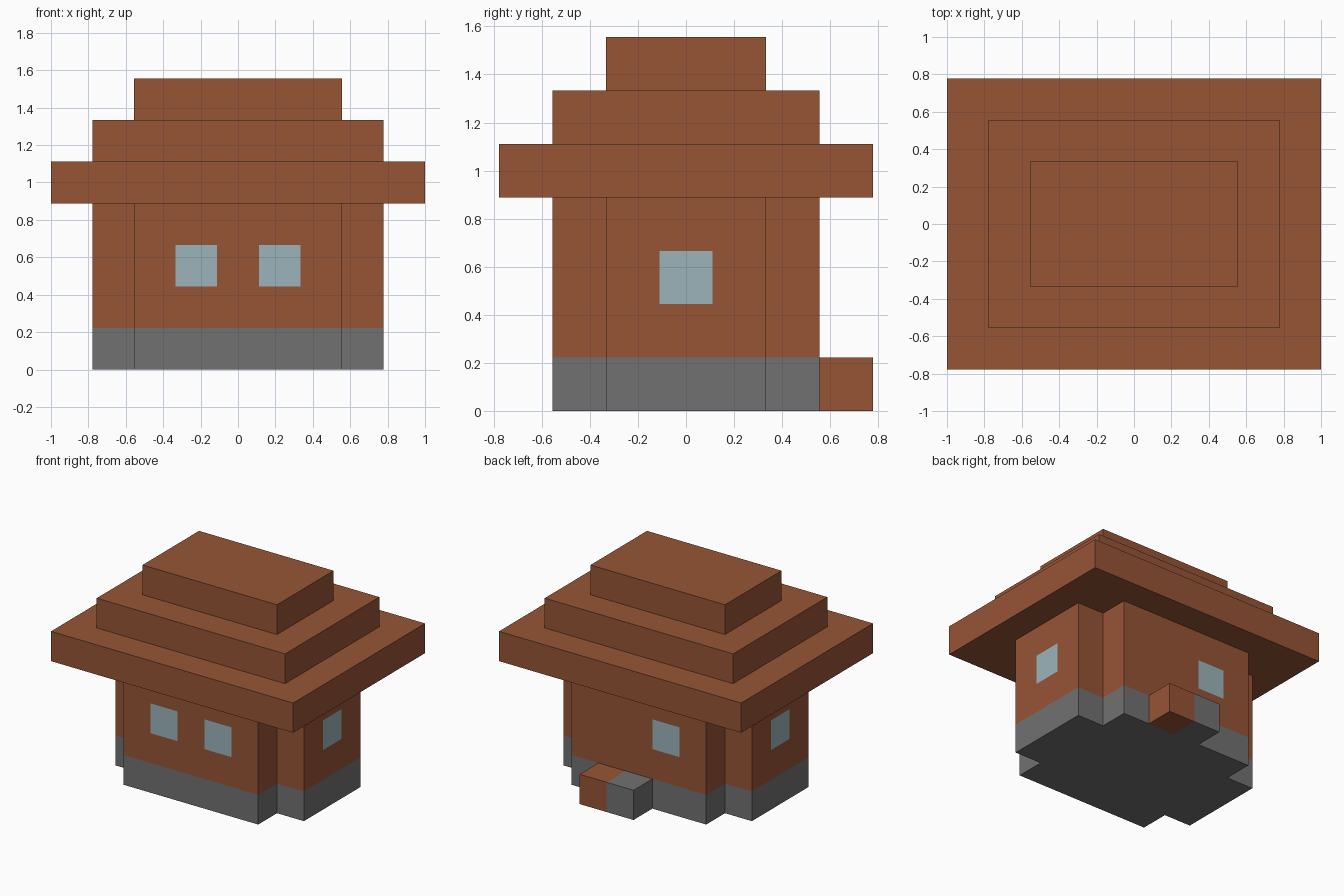
import bpy
import bmesh
from mathutils import Vector

U = 2 / 9  # one building block

cube = bpy.data.objects.get("Cube")
if cube:
    bpy.data.objects.remove(cube, do_unlink=True)


def make_material(name, rgb):
    mat = bpy.data.materials.new(name)
    mat.use_nodes = True
    mat.diffuse_color = (*rgb, 1)
    mat.node_tree.nodes["Principled BSDF"].inputs["Base Color"].default_value = (*rgb, 1)
    return mat


materials = [
    make_material("brown_wood", (0.305, 0.089, 0.036)),
    make_material("grey_stone", (0.165, 0.165, 0.165)),
    make_material("pale_glass", (0.332, 0.456, 0.497)),
]
BROWN, STONE, GLASS = range(3)


def prism(name, profile, bottom, top, cuts=(), rule=None, hidden=None):
    """Extrude a profile in block units, slice it, drop hidden faces and colour by rule."""
    bm = bmesh.new()
    base = bm.faces.new([bm.verts.new((x, y, bottom)) for x, y in profile])
    result = bmesh.ops.extrude_face_region(bm, geom=[base], use_keep_orig=True)
    raised = [v for v in result["geom"] if isinstance(v, bmesh.types.BMVert)]
    bmesh.ops.translate(bm, verts=raised, vec=(0, 0, top - bottom))
    bmesh.ops.recalc_face_normals(bm, faces=bm.faces)
    for axis, position in cuts:
        normal = Vector([float(i == axis) for i in range(3)])
        bmesh.ops.bisect_plane(bm, geom=bm.verts[:] + bm.edges[:] + bm.faces[:],
                               plane_co=normal * position, plane_no=normal)
    if hidden:
        joined = [f for f in bm.faces if f.normal.dot(hidden) > 0.9]
        bmesh.ops.delete(bm, geom=joined, context='FACES')
    for face in bm.faces:
        if rule:
            face.material_index = rule(face.calc_center_median(), face.normal)
    bmesh.ops.scale(bm, verts=bm.verts, vec=(U, U, U))
    mesh = bpy.data.meshes.new(name)
    bm.to_mesh(mesh)
    bm.free()
    for mat in materials:
        mesh.materials.append(mat)
    obj = bpy.data.objects.new(name, mesh)
    bpy.context.collection.objects.link(obj)
    return obj


def rectangle(x0, x1, y0, y1):
    return [(x0, y0), (x1, y0), (x1, y1), (x0, y1)]


# Walls: notched corners, stone footing and flush windows
def wall_colour(c, n):
    if c.z < 1:
        return STONE
    if 2 < c.z < 3:
        side_window = abs(n.x) > 0.9 and abs(c.x) > 3 and abs(c.y) < 0.5
        front_window = n.y < -0.9 and c.y < -2 and 0.5 < abs(c.x) < 1.5
        back_window = n.y > 0.9 and c.y > 2 and -1.5 < c.x < -0.5
        if side_window or front_window or back_window:
            return GLASS
    return BROWN


quarter = [(3.5, 1.5), (2.5, 1.5), (2.5, 2.5)]
cross = []
for sx, sy in ((1, 1), (-1, 1), (-1, -1), (1, -1)):
    corner = [(x * sx, y * sy) for x, y in quarter]
    cross += corner if sx * sy > 0 else corner[::-1]

wall_cuts = [(2, z) for z in (1, 2, 3)]
wall_cuts += [(0, x) for x in (-1.5, -0.5, 0.5, 1.5)]
wall_cuts += [(1, y) for y in (-0.5, 0.5)]
prism("walls", cross, 0, 4, wall_cuts, wall_colour, hidden=Vector((0, 0, 1)))

# Stepped roof
for i, name in enumerate(("roof_eaves", "roof_middle", "roof_cap")):
    w, d = 4.5 - i, 3.5 - i
    prism(name, rectangle(-w, w, -d, d), 4 + i, 5 + i,
          hidden=Vector((0, 0, -1)) if i else None)

# Back doorstep: half wood, half stone
prism("back_step", rectangle(-0.5, 1.5, 2.5, 3.5), 0, 1, [(0, 0.5)],
      lambda c, n: BROWN if c.x > 0.5 else STONE, hidden=Vector((0, -1, 0)))
